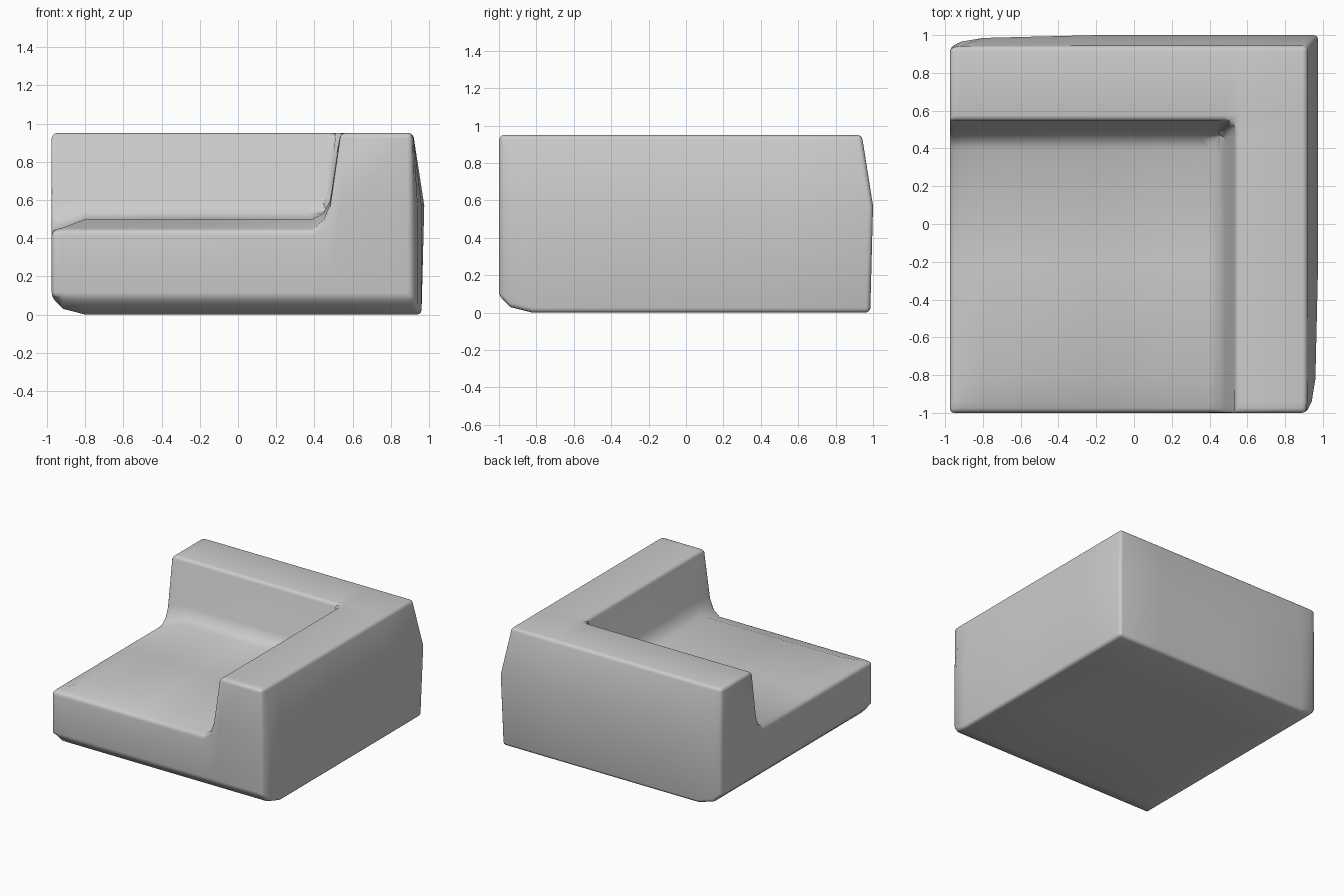
import bpy, bmesh, math

if "Cube" in bpy.data.objects:
    bpy.data.objects.remove(bpy.data.objects["Cube"])

# Corner seat: the plan is symmetric about its diagonal, so one profile
# (distance d from centre, height z) wraps around the corner with a mitre.
D = [-1, -.94, -.82, -.2, .40, .46, .495, .55, .94]        # lattice lines
TOP = [.5, .5, .5, .5, .5, .53, .60, .95, .95]             # height per line
DROP = {0: .058, 1: .045}                                  # seat softening at open ends
RISE = {0: .09, 1: .03}                                    # underside softening at open ends
TAPER = {0: .065, 1: .035, 2: .015}                        # outer wall pulled in at open ends
N = len(D) - 1
OUTER = [.985, 1.0, .94]                                   # outer wall: bottom, middle, top


def point(i, j, level):
    lo, hi = min(i, j), max(i, j)
    fade = max(0, 1 - max(0, hi - 4) / 3)                  # no drop on arm and back tops
    top = TOP[hi] - DROP.get(lo, 0) * fade
    z = (RISE.get(lo, 0), min(.57, top * .6), top)[level]
    out = min(OUTER[level], 1 - TAPER.get(lo, 0))
    x = out if i == N else D[i]
    y = out if j == N else D[j]
    return x * .975, y, z


bm = bmesh.new()
verts = {}


def v(i, j, level):
    key = (i, j, level)
    if key not in verts:
        verts[key] = bm.verts.new(point(*key))
    return verts[key]


# Top surface and underside
for level in (0, 2):
    for i in range(N):
        for j in range(N):
            bm.faces.new([v(a, b, level) for a, b in
                          ((i, j), (i + 1, j), (i + 1, j + 1), (i, j + 1))])

# Outer walls
ring = ([(k, 0) for k in range(N)] + [(N, k) for k in range(N)] +
        [(k, N) for k in range(N, 0, -1)] + [(0, k) for k in range(N, 0, -1)])
for a, b in zip(ring, ring[1:] + ring[:1]):
    for level in (0, 1):
        bm.faces.new((v(*a, level), v(*b, level), v(*b, level + 1), v(*a, level + 1)))

bmesh.ops.recalc_face_normals(bm, faces=bm.faces)
mesh = bpy.data.meshes.new("corner_seat")
bm.to_mesh(mesh)
bm.free()
seat = bpy.data.objects.new("corner_seat", mesh)
bpy.context.collection.objects.link(seat)

# Soft upholstered edges
bevel = seat.modifiers.new("soft_edges", 'BEVEL')
bevel.width = .025
bevel.segments = 3
bevel.limit_method = 'ANGLE'
bevel.angle_limit = math.radians(40)
bpy.context.view_layer.objects.active = seat
seat.select_set(True)
bpy.ops.object.modifier_apply(modifier=bevel.name)
bpy.ops.object.shade_smooth_by_angle(angle=math.radians(50))
